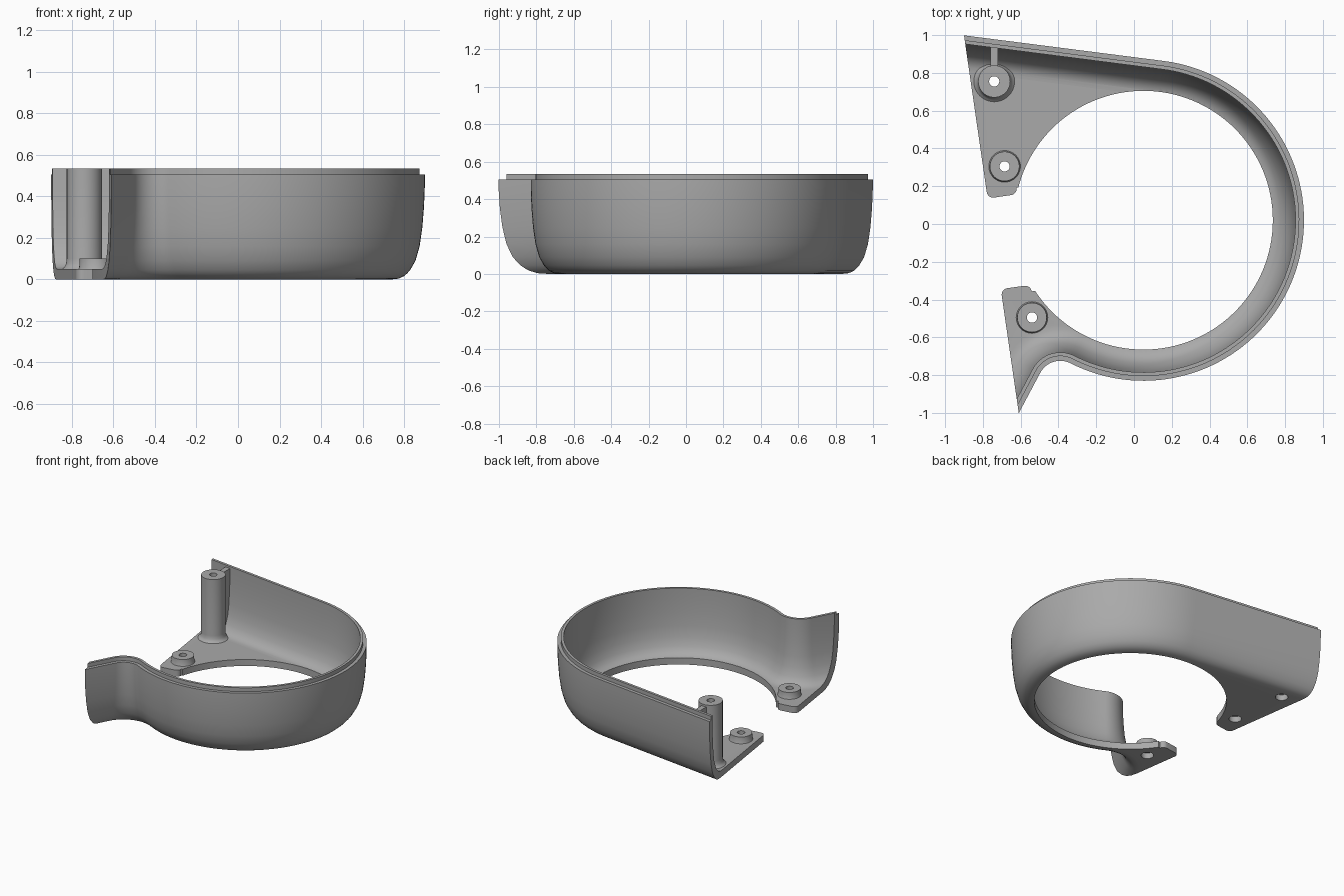
import bpy
import bmesh
from math import sin, cos, radians, sqrt, pi
from mathutils import Vector

cube = bpy.data.objects.get("Cube")
if cube:
    bpy.data.objects.remove(cube)

grey = bpy.data.materials.new("plain grey")
grey.use_nodes = True
grey.diffuse_color = (0.4, 0.4, 0.4, 1)
grey.node_tree.nodes["Principled BSDF"].inputs["Base Color"].default_value = (0.4, 0.4, 0.4, 1)


def loft(name, rings, closed=False):
    """Skin equal-length rings of points; cap the ends unless the rings form a loop."""
    bm = bmesh.new()
    loops = [[bm.verts.new(p) for p in ring] for ring in rings]
    pairs = list(zip(loops, loops[1:]))
    if closed:
        pairs.append((loops[-1], loops[0]))
    else:
        bm.faces.new(loops[0])
        bm.faces.new(loops[-1])
    for a, b in pairs:
        for i in range(len(a)):
            bm.faces.new((a[i - 1], a[i], b[i], b[i - 1]))
    bmesh.ops.recalc_face_normals(bm, faces=bm.faces)
    mesh = bpy.data.meshes.new(name)
    bm.to_mesh(mesh)
    bm.free()
    obj = bpy.data.objects.new(name, mesh)
    mesh.materials.append(grey)
    bpy.context.collection.objects.link(obj)
    return obj


def prism(name, points, z0, z1):
    return loft(name, [[(p[0], p[1], z) for p in points] for z in (z0, z1)])


def circle(x, y, r, n):
    return [(x + r * cos(2 * pi * i / n), y + r * sin(2 * pi * i / n)) for i in range(n)]


def lathe(name, x, y, profile, n=40):
    return loft(name, [[(px, py, z) for px, py in circle(x, y, r, n)] for r, z in profile], True)


def activate(obj):
    bpy.ops.object.select_all(action='DESELECT')
    obj.select_set(True)
    bpy.context.view_layer.objects.active = obj


def cut(obj, cutter):
    cutter.hide_render = True
    mod = obj.modifiers.new("cut", 'BOOLEAN')
    mod.operation = 'DIFFERENCE'
    mod.solver = 'EXACT'
    mod.object = cutter
    activate(obj)
    bpy.ops.object.modifier_apply(modifier=mod.name)
    bpy.data.objects.remove(cutter)


# Outline of the wall as (point, heading): straight back, round bowl, flared tail
CX, CY, R = 0.05, 0.02, 0.85
path = [(Vector((-1.2, 1.037)), radians(-7))]
for i in range(81):
    t = radians(83 - 200 * i / 80)
    path.append((Vector((CX + R * cos(t), CY + R * sin(t))), t - pi / 2))
last, heading = path[-1]
FILLET = 0.12
centre = last + FILLET * Vector((-sin(heading), cos(heading)))
for i in range(1, 17):
    h = heading + (radians(242 - 360) - heading + 2 * pi * round((heading - radians(242 - 360)) / (2 * pi))) * i / 16
    path.append((centre + FILLET * Vector((sin(h), -cos(h))), h))
last, heading = path[-1]
path.append((last + 0.54 * Vector((cos(heading), sin(heading))), heading))


def offset_ring(inset, z):
    return [(p.x + inset * sin(h), p.y - inset * cos(h), z) for p, h in path]


# Shell: outer solid minus the inner hollow
outer = [(.16, 0), (.125, .004), (.1, .016), (.084, .03), (.07, .046), (.045, .09), (.025, .16),
         (.012, .25), (.004, .35), (0, .45), (0, .505), (.025, .505), (.025, .535)]
inner = [(.19, .05), (.165, .052), (.14, .06), (.115, .08), (.095, .11), (.072, .17),
         (.058, .25), (.05, .35), (.045, .45), (.045, .6)]
shell = loft("shell", [offset_ring(*p) for p in outer])
cut(shell, loft("hollow", [offset_ring(*p) for p in inner]))

# Round opening in the floor
cut(shell, prism("opening", circle(CX, CY, 0.685, 128), -0.2, 0.3))

# Slanted open side
n = Vector((2, 0.29)).normalized()
d = Vector((-n.y, n.x))
mid = Vector((-0.74, -0.105))
cut(shell, prism("side_cutter", [mid + 2 * d, mid - 2 * d, mid - 2 * d - n, mid + 2 * d - n], -0.5, 1))

# Gap in the floor with rounded corners
HALF, WIDTH, ROUND = 0.2425, 0.16, 0.035
edge = [(-0.2, HALF + ROUND)]
for i in range(7):
    u = ROUND * (1 - cos(i * pi / 12))
    edge.append((u, HALF + ROUND * (1 - sin(i * pi / 12))))
edge += [(WIDTH - u, w) for u, w in reversed(edge[1:])] + [(0.3, HALF + ROUND)]
gap = [mid + u * n + w * d for u, w in edge] + [mid + u * n - w * d for u, w in reversed(edge)]
cut(shell, prism("gap_cutter", gap, -0.2, 0.3))

# Screw bosses: two low pads and a tall post, each over a wider hole in the floor
HOLE = 0.027
pad = [(HOLE, .045), (.086, .045), (.08, .058), (.078, .1), (HOLE, .1)]
post = [(HOLE, .045), (.115, .045), (.097, .058), (.088, .075), (.085, .1), (.085, .535), (HOLE, .535)]
parts = [shell]
for name, x, y, profile in (("rear_pad", -0.685, 0.305, pad), ("front_pad", -0.54, -0.495, pad),
                            ("tall_post", -0.74, 0.755, post)):
    cut(shell, prism("hole_cutter", circle(x, y, 0.045, 32), -0.1, 0.2))
    parts.append(lathe(name, x, y, profile))

# Rib joining the tall post to the back wall
side = [(.82, .045), (.85, .045), (.9, .12), (.935, .25), (.945, .52), (.82, .52)]
parts.append(loft("post_rib", [[(x, y, z) for y, z in side] for x in (-0.76, -0.72)]))

for obj in parts:
    activate(obj)
    bpy.ops.object.shade_smooth_by_angle(angle=radians(32))
